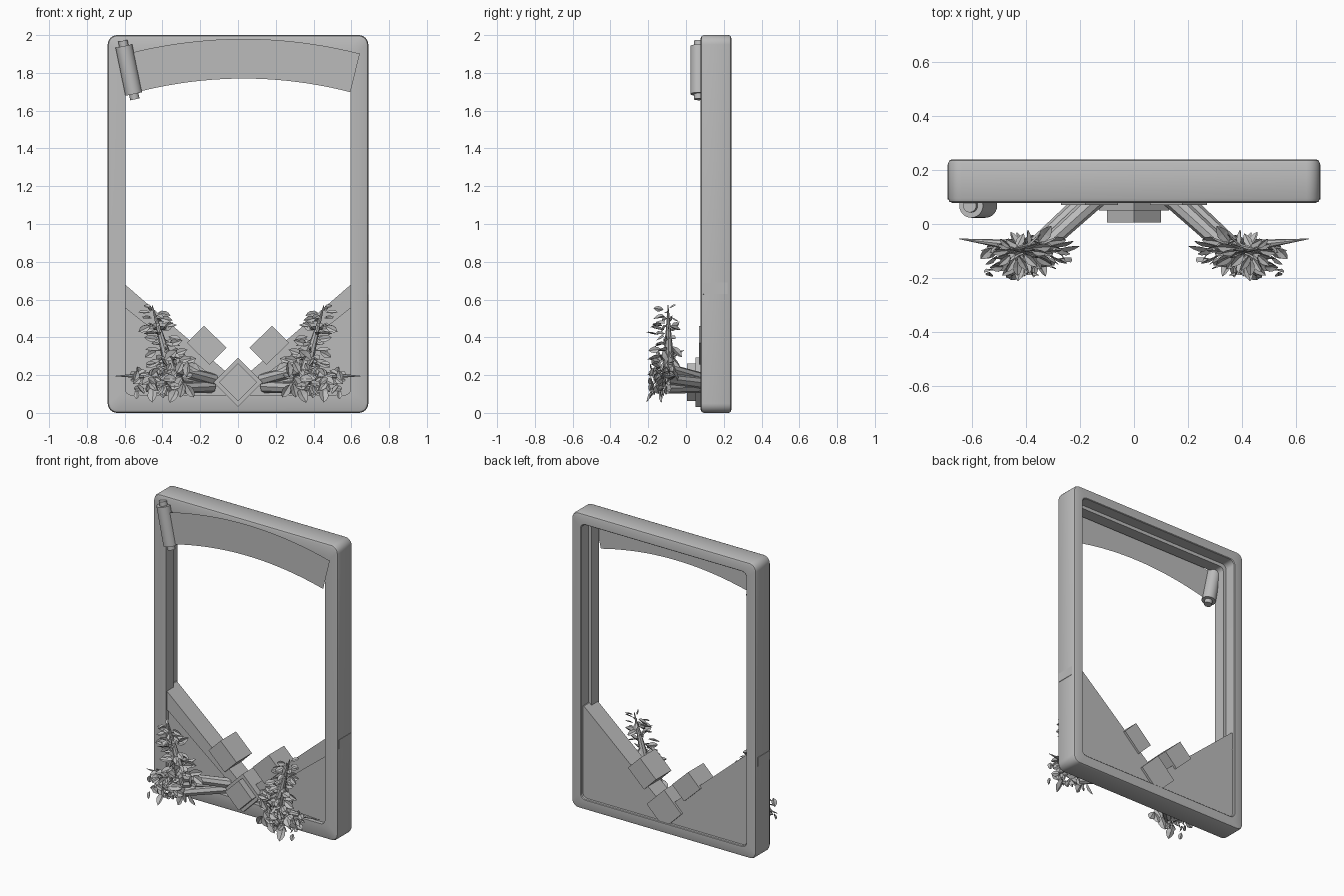
import bpy, bmesh, math, random
from mathutils import Vector, Matrix

random.seed(4)
cube = bpy.data.objects.get("Cube")
if cube:
    bpy.data.objects.remove(cube)

GREY = (0.5, 0.5, 0.5, 1)
mat = bpy.data.materials.new("plain_grey")
mat.use_nodes = True
mat.diffuse_color = GREY
mat.node_tree.nodes["Principled BSDF"].inputs["Base Color"].default_value = GREY


def finish(bm, name, mirror=False, smooth=False, normals=True):
    if normals:
        bmesh.ops.recalc_face_normals(bm, faces=bm.faces)
    mesh = bpy.data.meshes.new(name)
    bm.to_mesh(mesh)
    bm.free()
    mesh.materials.append(mat)
    ob = bpy.data.objects.new(name, mesh)
    bpy.context.collection.objects.link(ob)
    if mirror:
        ob.modifiers.new("Mirror", "MIRROR").use_clip = False
    if smooth:
        bpy.ops.object.select_all(action="DESELECT")
        ob.select_set(True)
        bpy.context.view_layer.objects.active = ob
        bpy.ops.object.shade_smooth_by_angle(angle=math.radians(35))
    return ob


def prism(name, outline, y0, y1, mirror=False):
    """Extrude an x-z outline from y0 to y1."""
    bm = bmesh.new()
    face = bm.faces.new([bm.verts.new((x, y0, z)) for x, z in outline])
    ext = bmesh.ops.extrude_face_region(bm, geom=[face])
    verts = [v for v in ext["geom"] if isinstance(v, bmesh.types.BMVert)]
    bmesh.ops.translate(bm, verts=verts, vec=(0, y1 - y0, 0))
    return finish(bm, name, mirror)


def add_cone(bm, a, b, r0, r1, sides):
    """Add a tapered cylinder running from a to b."""
    a, b = Vector(a), Vector(b)
    d = b - a
    m = Matrix.Translation((a + b) / 2) @ d.to_track_quat("Z", "Y").to_matrix().to_4x4()
    bmesh.ops.create_cone(bm, cap_ends=True, segments=sides, radius1=r0,
                          radius2=r1, depth=d.length, matrix=m)


# Frame: rounded rectangle rings bridged around the section
def ring(bm, inset, y, radius):
    hx, hz = 0.69 - inset, 1.0 - inset
    verts = []
    for k, (sx, sz) in enumerate(((1, 1), (-1, 1), (-1, -1), (1, -1))):
        for i in range(7):
            t = math.pi / 2 * (k + i / 6)
            verts.append(bm.verts.new((sx * (hx - radius) + radius * math.cos(t), y,
                                       1 + sz * (hz - radius) + radius * math.sin(t))))
    return verts


bm = bmesh.new()
section = [(0, 0.095, 0.05), (0, 0.225, 0.05), (0.005, 0.236, 0.045), (0.016, 0.24, 0.04),
           (0.068, 0.24, 0.035), (0.072, 0.236, 0.035), (0.072, 0.16, 0.035),
           (0.095, 0.16, 0.03), (0.095, 0.078, 0.03), (0.016, 0.078, 0.04),
           (0.005, 0.083, 0.045)]
rings = [ring(bm, *s) for s in section]
for i, a in enumerate(rings):
    b = rings[(i + 1) % len(rings)]
    for j in range(len(a)):
        k = (j + 1) % len(a)
        bm.faces.new((a[j], a[k], b[k], b[j]))
finish(bm, "frame", smooth=True)

# Corner panels with a raised rail on the sloping edge, set into the frame
prism("corner_panel", [(0.68, 0.6), (0.68, 0.06), (0.0, 0.06), (0.0, 0.1), (0.6, 0.56)],
      0.105, 0.22, True)
prism("corner_rail", [(0.692, 0.69), (0.692, 0.63), (0.02, 0.1), (0.02, 0.18), (0.61, 0.69)],
      0.09, 0.22, True)

# Blocks on the rails and the central boss
prism("side_block", [(0.18, 0.46), (0.06, 0.345), (0.15, 0.255), (0.27, 0.37)], 0.07, 0.235, True)


def diamond(r, z=0.162):
    return [(0, z + r), (r, z), (0, z - r), (-r, z)]


prism("centre_block", diamond(0.13), 0.05, 0.235)
prism("centre_boss", diamond(0.1), 0.005, 0.05)

# Curved banner across the top
bm = bmesh.new()
N = 20
rows = []
for i in range(N + 1):
    t = i / N * 2 - 1
    top = (0.03 + t * 0.615, 0.06, 1.98 - 0.078 * t * t)
    low = (0.03 + t * 0.565, 0.06, 1.77 - 0.072 * t * t)
    rows.append((bm.verts.new(top), bm.verts.new(low)))
for a, b in zip(rows, rows[1:]):
    bm.faces.new((a[0], a[1], b[1], b[0]))
finish(bm, "banner")

# Scroll roller at the banner's end
bm = bmesh.new()
top, low = Vector((-0.61, 0.068, 1.97)), Vector((-0.546, 0.068, 1.66))
add_cone(bm, top, low, 0.025, 0.025, 20)
add_cone(bm, top.lerp(low, 0.09), top.lerp(low, 0.91), 0.045, 0.045, 24)
finish(bm, "scroll_roller", smooth=True)

# Stems reaching out from the panels
bm = bmesh.new()
for z0, z1, shift in ((0.175, 0.235, -0.01), (0.155, 0.18, 0.03), (0.14, 0.13, 0)):
    add_cone(bm, (0.14 + shift, 0.1, z0), (0.36 + shift, -0.1, z1), 0.034, 0.028, 8)
finish(bm, "stems", True, True)

# Pointed sprigs
base = Vector((0.35, -0.09, 0.2))
up_tip, side_tip = Vector((0.455, -0.095, 0.57)), Vector((0.65, -0.055, 0.195))
bm = bmesh.new()
add_cone(bm, base, up_tip, 0.035, 0.002, 8)
add_cone(bm, base, side_tip, 0.03, 0.001, 8)
finish(bm, "sprigs", True, True)

rand = random.uniform


# Leaves: folded pointed ovals turned mostly to the front
def leaf(bm, pos, direction, length, width):
    along = Vector(direction).normalized()
    facing = Vector((rand(-0.6, 0.6), rand(-1, -0.3), rand(0, 0.9)))
    side = along.cross(facing).normalized()
    up = side.cross(along)

    def vert(x, y, z):
        return bm.verts.new(pos + side * x * width + along * y * length + up * z * width)
    root, mid, tip = vert(0, 0, 0), vert(0, 0.5, -0.12), vert(0, 1, -0.1)
    for s in (-1, 1):
        edge = [vert(s * 0.38, 0.25, 0.1), vert(s * 0.5, 0.55, 0.1), vert(s * 0.3, 0.82, 0)]
        bm.faces.new([root, edge[0], edge[1], mid])
        bm.faces.new([mid, edge[1], edge[2], tip])


bm = bmesh.new()
# Whorls up the tall sprig
for i in range(46):
    t = 0.1 + 0.85 * i / 45
    a = i * 2.4
    out = Vector((math.cos(a), math.sin(a) * 0.7 - 0.35, rand(-0.45, 0.3)))
    size = rand(0.065, 0.09) * (1.2 - 0.45 * t)
    reach = 0.02 + rand(0, 0.07) * (1 - t)
    leaf(bm, base.lerp(up_tip, t) + out * reach, out, size, size * 0.5)
# Small leaves hanging around the side sprig
for i in range(44):
    pos = base.lerp(side_tip, rand(0.05, 0.62)) + Vector((0, rand(-0.11, 0), rand(-0.08, 0.04)))
    size = rand(0.04, 0.065)
    leaf(bm, pos, (rand(-0.7, 0.7), rand(-0.8, 0.2), rand(-1, 0.5)), size, size * 0.65)
# Large leaves gathered at the base
for i in range(36):
    a = i * 2.4
    pos = base + Vector((rand(-0.08, 0.1), rand(-0.07, 0.03), rand(-0.07, 0.1)))
    size = rand(0.07, 0.095)
    leaf(bm, pos, (math.cos(a), rand(-0.7, 0.3), math.sin(a) * 0.9), size, size * 0.6)
finish(bm, "leaves", True, normals=False)
